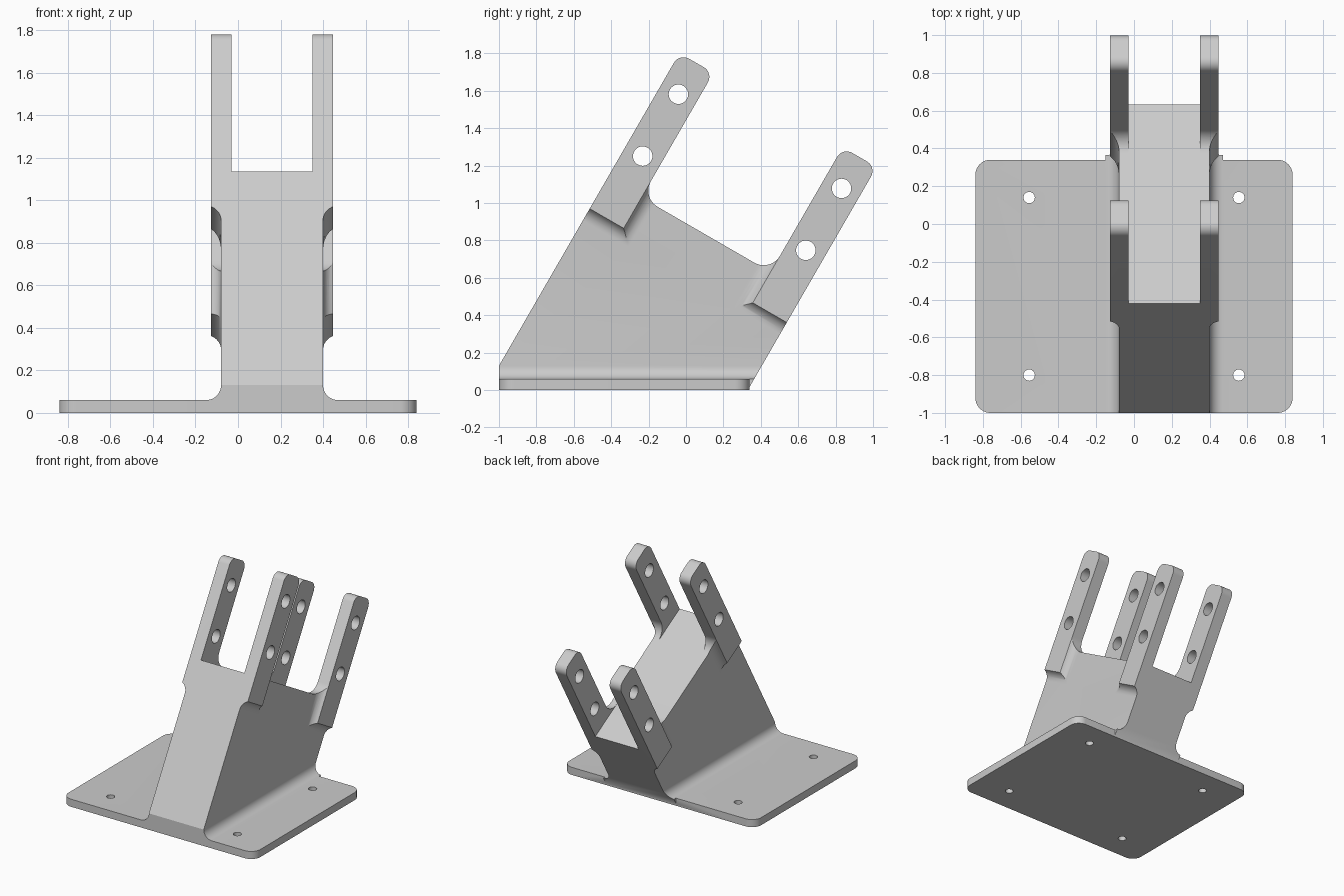
import bpy
import bmesh
from math import sin, cos, pi, sqrt
from mathutils import Vector

cube = bpy.data.objects.get("Cube")
if cube:
    bpy.data.objects.remove(cube, do_unlink=True)

grey = bpy.data.materials.new("grey plastic")
grey.use_nodes = True
grey.diffuse_color = (0.6, 0.6, 0.6, 1)
grey.node_tree.nodes["Principled BSDF"].inputs["Base Color"].default_value = (0.6, 0.6, 0.6, 1)

MID = 0.16                          # x centre of the bracket
HALF_BODY, HALF_PAD, HALF_GAP = 0.24, 0.287, 0.19
DEPTH, ARM, SADDLE, TIP, LEDGE = 1.217, 0.21, 1.16, 1.93, 0.97
PLATE = 0.06


def tilt(s, t):
    """Leaning frame: s runs across the arms, t along them; gives (y, z)."""
    c = sqrt(3) / 2
    return (-1 + c * s + t / 2, 0.13 - s / 2 + c * t)


def loft(name, rings):
    """Closed solid through rings of equal point count."""
    bm = bmesh.new()
    rows = [[bm.verts.new(p) for p in ring] for ring in rings]
    n = len(rows[0])
    for a, b in zip(rows, rows[1:]):
        for i in range(n):
            bm.faces.new((a[i], a[(i + 1) % n], b[(i + 1) % n], b[i]))
    bm.faces.new(rows[0])
    bm.faces.new(rows[-1])
    bmesh.ops.recalc_face_normals(bm, faces=bm.faces)
    mesh = bpy.data.meshes.new(name)
    bm.to_mesh(mesh)
    bm.free()
    mesh.materials.append(grey)
    ob = bpy.data.objects.new(name, mesh)
    bpy.context.collection.objects.link(ob)
    return ob


def prism(name, outline, axis, lo, hi):
    """Extrude a 2D outline along one axis."""
    def ring(d):
        pts = []
        for p in outline:
            q = list(p)
            q.insert(axis, d)
            pts.append(q)
        return pts
    return loft(name, [ring(lo), ring(hi)])


def rounded(corners, steps=10):
    """Outline from (u, v, radius) corners; right-angled where radius > 0."""
    out = []
    for i, (u, v, r) in enumerate(corners):
        p = Vector((u, v))
        if not r:
            out.append((u, v))
            continue
        a = (Vector(corners[i - 1][:2]) - p).normalized() * r
        b = (Vector(corners[(i + 1) % len(corners)][:2]) - p).normalized() * r
        for k in range(steps + 1):
            w = pi / 2 * k / steps
            out.append(tuple(p + a * (1 - sin(w)) + b * (1 - cos(w))))
    return out


def circle(u, v, r, n=32):
    return [(u + r * cos(2 * pi * i / n), v + r * sin(2 * pi * i / n)) for i in range(n)]


def combine(target, tool, operation):
    mod = target.modifiers.new(operation.lower(), "BOOLEAN")
    mod.operation, mod.object, mod.solver = operation, tool, "EXACT"
    bpy.context.view_layer.objects.active = target
    bpy.ops.object.modifier_apply(modifier=mod.name)
    bpy.data.objects.remove(tool, do_unlink=True)


# Body column with a fillet flaring out to the plate
flare = 0.07
half = [(HALF_BODY, 2.5)]
for k in range(11):
    w = pi / 2 * k / 10
    half.append((HALF_BODY + flare * (1 - cos(w)), PLATE + flare * (1 - sin(w))))
half.append((HALF_BODY + flare, -0.2))
section = [(MID + x, z) for x, z in half] + [(MID - x, z) for x, z in reversed(half)]
body = prism("arm_bracket", section, 1, -1.3, 1.3)

# Thickened arm pads, blended into the column by a hollow fillet
step, blend = HALF_PAD - HALF_BODY, 0.08
reach = sqrt(blend ** 2 - (blend - step) ** 2)
layers = []
for k in range(9):
    g = reach * k / 8
    v = blend - sqrt(blend ** 2 - (reach - g) ** 2)
    layers.append((HALF_BODY + v, g))
layers = [(MID - x, g) for x, g in layers] + [(MID + x, g) for x, g in reversed(layers)]
layers.sort()
for inner, outer, side in ((ARM, -0.3, 1), (DEPTH - ARM, DEPTH + 0.3, -1)):
    rings = []
    for x, g in layers:
        edge, low = inner + side * g, LEDGE - g
        box = [(outer, low), (edge, low), (edge, 2.2), (outer, 2.2)]
        rings.append([(x, *tilt(s, t)) for s, t in box])
    combine(body, loft("arm_pad", rings), "UNION")

# Side silhouette: two leaning arms with a rounded saddle between
tip_r, saddle_r = 0.06, 0.1
outline = rounded([
    (0, 0, 0), (0, TIP, tip_r), (ARM, TIP, tip_r),
    (ARM, SADDLE, saddle_r), (DEPTH - ARM, SADDLE, saddle_r),
    (DEPTH - ARM, TIP, tip_r), (DEPTH, TIP, tip_r), (DEPTH, 0.5526, 0)])
silhouette = [tilt(s, t) for s, t in outline] + [(-1, 0)]
combine(body, prism("silhouette", silhouette, 0, -0.6, 0.9), "INTERSECT")

# Slot separating left and right arms
slot = [tilt(s, t) for s, t in ((-0.3, SADDLE), (DEPTH + 0.3, SADDLE), (DEPTH + 0.3, 2.2), (-0.3, 2.2))]
combine(body, prism("slot", slot, 0, MID - HALF_GAP, MID + HALF_GAP), "DIFFERENCE")

# Pin holes through the arms
for s in (ARM / 2, DEPTH - ARM / 2):
    for t in (1.355, 1.737):
        combine(body, prism("pin_hole", circle(*tilt(s, t), 0.052), 0, -0.6, 0.9), "DIFFERENCE")

# Base plate with screw holes
corners = [(-0.84, -1, 0.08), (0.84, -1, 0.08), (0.84, 0.34, 0.08), (-0.84, 0.34, 0.08)]
plate = prism("base_plate", rounded(corners), 2, 0, PLATE)
for x in (-0.555, 0.555):
    for y in (-0.8, 0.14):
        combine(plate, prism("screw_hole", circle(x, y, 0.03, 24), 2, -0.1, 0.2), "DIFFERENCE")
combine(body, plate, "UNION")

bpy.ops.object.select_all(action="DESELECT")
body.select_set(True)
bpy.context.view_layer.objects.active = body
bpy.ops.object.shade_smooth_by_angle(angle=pi / 6)
